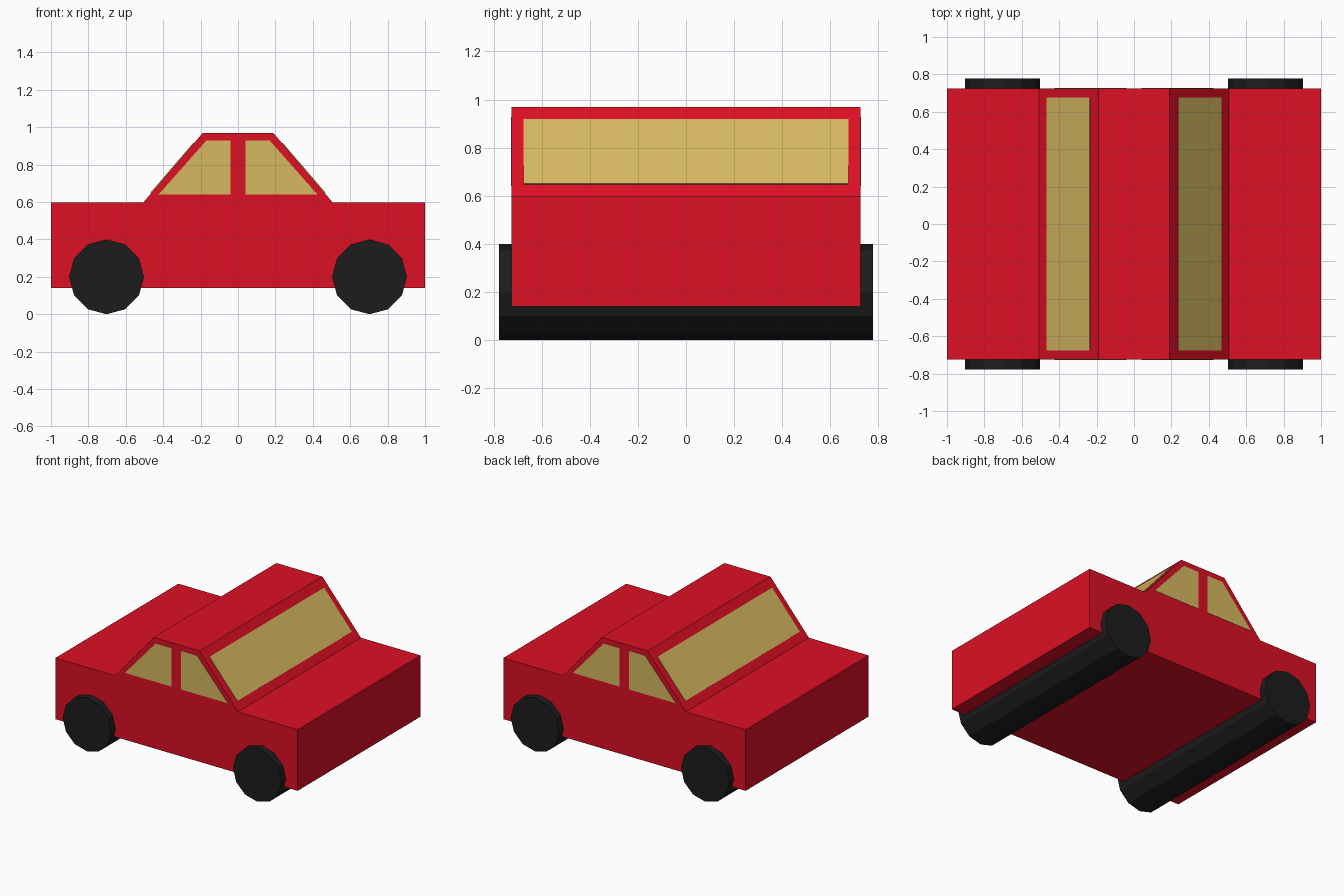
import bpy, bmesh
from math import cos, sin, pi
from mathutils import Vector

if "Cube" in bpy.data.objects:
    bpy.data.objects.remove(bpy.data.objects["Cube"])


def material(name, rgb):
    m = bpy.data.materials.new(name)
    m.diffuse_color = (*rgb, 1)
    m.use_nodes = True
    m.node_tree.nodes["Principled BSDF"].inputs["Base Color"].default_value = m.diffuse_color
    return m


def prism(name, profile, y0, y1, mat):
    """Extrude an (x, z) profile from y0 to y1."""
    bm = bmesh.new()
    face = bm.faces.new([bm.verts.new((x, y0, z)) for x, z in profile])
    ext = bmesh.ops.extrude_face_region(bm, geom=[face], use_keep_orig=True)
    verts = [g for g in ext["geom"] if isinstance(g, bmesh.types.BMVert)]
    bmesh.ops.translate(bm, verts=verts, vec=(0, y1 - y0, 0))
    bmesh.ops.recalc_face_normals(bm, faces=bm.faces)
    mesh = bpy.data.meshes.new(name)
    bm.to_mesh(mesh)
    bm.free()
    mesh.materials.append(mat)
    ob = bpy.data.objects.new(name, mesh)
    bpy.context.collection.objects.link(ob)
    return ob


red = material("red_paint", (0.72, 0.005, 0.018))
glass = material("yellow_glass", (0.68, 0.48, 0.12))
rubber = material("black_rubber", (0.012, 0.012, 0.012))

HALF_W = 0.725

# Body with cabin, one profile mirrored in x
half = [(1, 0.14), (1, 0.597), (0.507, 0.597), (0.19, 0.968)]
prism("car_body", half + [(-x, z) for x, z in reversed(half)], -HALF_W, HALF_W, red)

# Flush panes and wheel rollers, repeated at both ends
pane = [(0.04, 0.64), (0.425, 0.64), (0.17, 0.928), (0.04, 0.928)]
low, high = Vector((0.466, 0.648)), Vector((0.236, 0.916))
normal = Vector((high.y - low.y, low.x - high.x)).normalized()
screen = [low + normal * 0.003, high + normal * 0.003,
          high - normal * 0.01, low - normal * 0.01]

for s, end in ((1, "front"), (-1, "rear")):
    prism(end + "_windscreen", [(s * p.x, p.y) for p in screen], -0.675, 0.675, glass)
    for t, side in ((-1, "right"), (1, "left")):
        prism(f"{end}_{side}_window", [(s * x, z) for x, z in pane],
              t * (HALF_W - 0.01), t * (HALF_W + 0.002), glass)
    # Twelve-sided wheels, joined across the full width
    wheel = [(s * 0.703 + 0.2 * cos(i * pi / 6), 0.2 + 0.2 * sin(i * pi / 6))
             for i in range(12)]
    prism(end + "_wheels", wheel, -0.778, 0.778, rubber)
